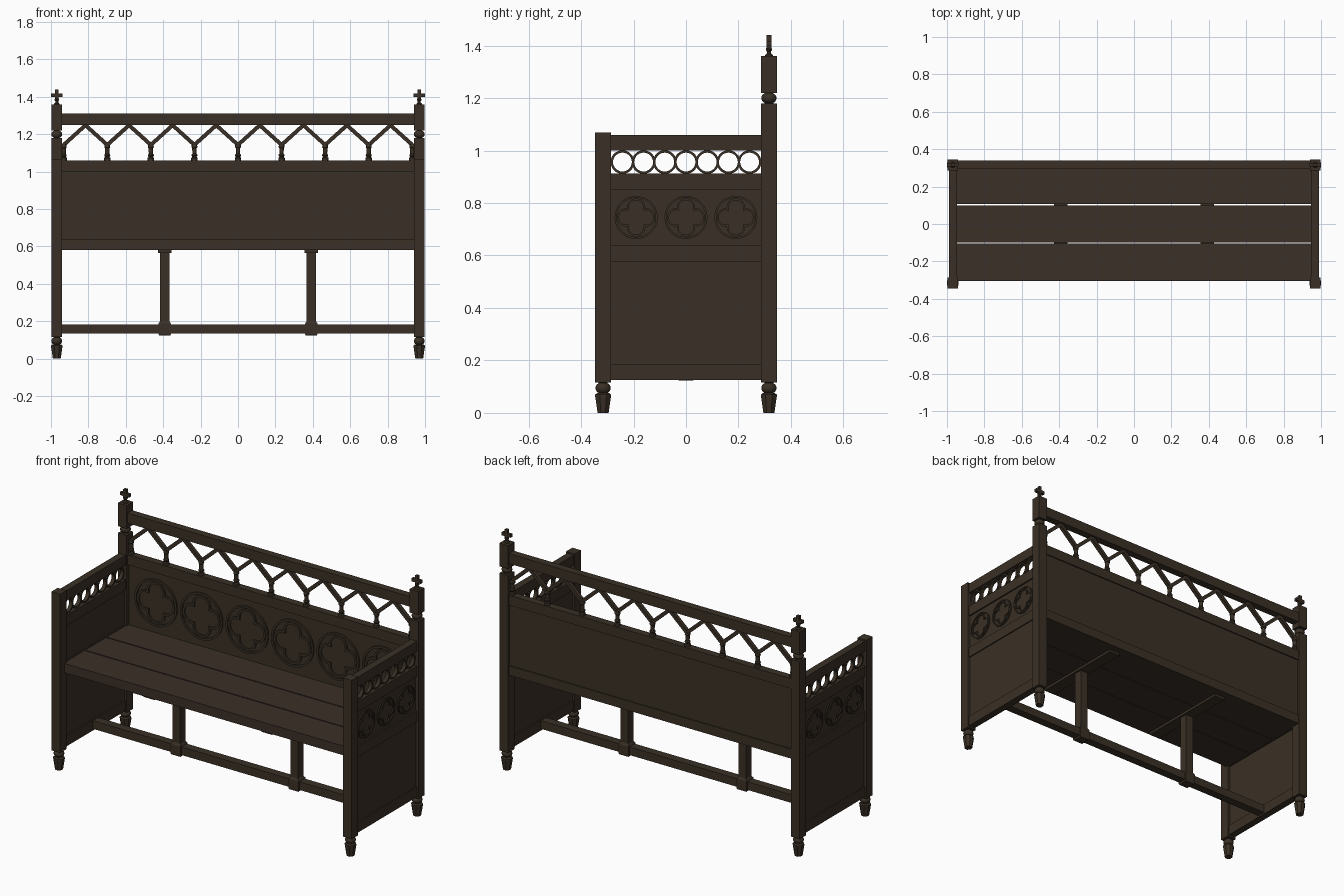
import bpy, bmesh, math
from mathutils import Vector

if "Cube" in bpy.data.objects:
    bpy.data.objects.remove(bpy.data.objects["Cube"])


def material(name, col):
    m = bpy.data.materials.new(name)
    m.diffuse_color = (*col, 1)
    m.use_nodes = True
    m.node_tree.nodes["Principled BSDF"].inputs["Base Color"].default_value = m.diffuse_color
    return m


WOOD = material("dark oak", (0.042, 0.030, 0.019))
SEAT = material("seat oak", (0.043, 0.029, 0.021))


def finish(bm, name, mat, smooth=False):
    bmesh.ops.recalc_face_normals(bm, faces=bm.faces)
    me = bpy.data.meshes.new(name)
    bm.to_mesh(me)
    bm.free()
    me.materials.append(mat)
    if smooth:
        me.shade_smooth()
        me.set_sharp_from_angle(angle=math.radians(35))
    ob = bpy.data.objects.new(name, me)
    bpy.context.collection.objects.link(ob)
    return ob


def box(name, x0, x1, y0, y1, z0, z1, mat=WOOD):
    bm = bmesh.new()
    bmesh.ops.create_cube(bm, size=1)
    for v in bm.verts:
        v.co = Vector((x0 + (v.co.x + .5) * (x1 - x0),
                       y0 + (v.co.y + .5) * (y1 - y0),
                       z0 + (v.co.z + .5) * (z1 - z0)))
    return finish(bm, name, mat)


def lathe(name, x, y, profile, segs, smooth=False):
    """Turned part; profile holds (half width, z), flats face the axes."""
    bm = bmesh.new()
    k = 1 / math.cos(math.pi / segs)
    rings = []
    for r, z in profile:
        rings.append([bm.verts.new((x + r * k * math.cos(a), y + r * k * math.sin(a), z))
                      for a in [math.tau * (i + .5) / segs for i in range(segs)]])
    for a, b in zip(rings, rings[1:]):
        for i in range(segs):
            j = (i + 1) % segs
            bm.faces.new((a[i], a[j], b[j], b[i]))
    bm.faces.new(rings[0])
    bm.faces.new(rings[-1])
    return finish(bm, name, WOOD, smooth)


def band(name, pts, width, place, closed=True, smooth=True):
    """Flat strip along a 2D path, given depth by place(u, v, side)."""
    bm = bmesh.new()
    pts = [Vector(p) for p in pts]
    n = len(pts)
    rows = []
    for i, p in enumerate(pts):
        a = pts[i - 1] if closed or i else None
        b = pts[(i + 1) % n] if closed or i < n - 1 else None
        t1 = (p - a).normalized() if a else (b - p).normalized()
        t2 = (b - p).normalized() if b else t1
        t = (t1 + t2).normalized()
        off = Vector((-t.y, t.x)) * (width / 2 / max(t.dot(t1), .5))
        rows.append([bm.verts.new(place(*q, s)) for q, s in
                     ((p - off, 0), (p + off, 0), (p + off, 1), (p - off, 1))])
    for i in range(n if closed else n - 1):
        a, b = rows[i], rows[(i + 1) % n]
        for k in range(4):
            m = (k + 1) % 4
            bm.faces.new((a[k], a[m], b[m], b[k]))
    if not closed:
        bm.faces.new(rows[0])
        bm.faces.new(rows[-1])
    return finish(bm, name, WOOD, smooth)


def circle(u, v, r, n=32):
    return [(u + r * math.cos(math.tau * i / n), v + r * math.sin(math.tau * i / n))
            for i in range(n)]


def quatrefoil(u, v, d, r, n=12):
    # four lobes meeting on the diagonals
    t = (d + math.sqrt(2 * r * r - d * d)) / 2
    lim = math.atan2(t, t - d)
    pts = []
    for q in range(4):
        c = q * math.pi / 2
        for i in range(n):
            a = c - lim + 2 * lim * i / n
            pts.append((u + d * math.cos(c) + r * math.cos(a),
                        v + d * math.sin(c) + r * math.sin(a)))
    return pts


def medallion(name, u, v, r, place):
    band(name + "_ring", circle(u, v, r * .955), r * .09, place)
    band(name + "_quatrefoil", quatrefoil(u, v, r * .455, r * .385), r * .09, place)


def bead(z0, z1, r, neck):
    # rounded turning between two collars
    zc, h = (z0 + z1) / 2, (z1 - z0) / 2
    pts = [(neck, z0)]
    for i in range(9):
        a = math.radians(-70 + 140 * i / 8)
        pts.append((r * (.3 + .7 * math.cos(a)), zc + h * .9 * math.sin(a)))
    return pts + [(neck, z1)]


for s, side in ((-1, "left"), (1, "right")):
    def sx(name, a, b, *rest):
        return box(side + "_" + name, min(s * a, s * b), max(s * a, s * b), *rest)

    # posts
    sx("front_post", .94, .998, -.346, -.286, .115, 1.068)
    sx("back_post", .94, .998, .286, .346, .115, 1.18)
    sx("post_top_block", .94, .998, .286, .346, 1.22, 1.36)
    px = s * .969
    lathe(side + "_post_bead", px, .316, bead(1.178, 1.222, .029, .02), 16, True)
    # turned feet
    for y in (-.316, .316):
        lathe(side + "_foot_bead", px, y, bead(.072, .117, .029, .02), 16, True)
        lathe(side + "_foot", px, y, [(.021, 0), (.030, .062), (.030, .07), (.022, .076)], 8)
    # cross finial
    lathe(side + "_finial_stem", px, .316,
          [(.015, 1.358), (.015, 1.364), (.008, 1.37), (.008, 1.378), (.012, 1.383),
           (.012, 1.388), (.008, 1.393)], 12)
    sx("finial_upright", .960, .978, .307, .325, 1.385, 1.44)
    sx("finial_arm", .939, .999, .307, .325, 1.399, 1.418)

    # side frame rails and panels
    for z0, z1, nm in ((1.0, 1.06, "arm_rail"), (.85, .912, "upper_rail"),
                       (.577, .64, "middle_rail"), (.125, .187, "bottom_rail")):
        sx(nm, .947, .99, -.287, .287, z0, z1)
    sx("upper_panel", .955, .981, -.287, .287, .635, .855)
    sx("lower_panel", .955, .983, -.287, .287, .18, .58)

    # open rings under the arm rail
    def ring_place(u, v, k):
        return (s * (.957 + .022 * k), u, v)
    for i in range(-3, 4):
        band(side + "_arm_ring", circle(i * .0808, .956, .0405, 28), .009, ring_place)

    # carved medallions on the outer face
    def side_place(u, v, k):
        return (s * (.979 + .009 * k), u, v)
    for y in (-.19, 0, .19):
        medallion(side + "_side", y, .745, .082, side_place)

    # inner support leg, its cap batten and stretcher block
    x = s * .392
    box(side + "_seat_batten", x - .036, x + .036, -.285, .295, .565, .581)
    lathe(side + "_support_leg", x, 0,
          [(.029, .124), (.033, .13), (.033, .188), (.025, .20), (.025, .567)], 4)

# stretcher along the bottom
box("stretcher", -.957, .957, -.025, .025, .135, .184)

# seat boards
for y0, y1 in ((-.304, -.105), (-.098, .1), (.107, .297)):
    box("seat_board", -.948, .948, y0, y1, .58, .636, SEAT)

# backrest frame and panel
box("back_lower_rail", -.942, .942, .295, .34, .58, .636)
box("back_middle_rail", -.942, .942, .295, .34, 1.0, 1.06)
box("back_top_rail", -.942, .942, .295, .34, 1.25, 1.31)
box("back_panel", -.942, .942, .306, .333, .63, 1.005)
for i in range(6):
    medallion("back", (i - 2.5) * .3025, .818, .141,
              lambda u, v, k: (u, .308 - .010 * k, v))

# pointed arcade with small turned columns
zig = [((i - 8) * .1165, 1.248 if i % 2 else 1.143) for i in range(17)]
band("arcade_arches", zig, .021, lambda u, v, k: (u, .306 + .022 * k, v), False, False)
for i in range(9):
    lathe("arcade_column", (i - 4) * .233, .317,
          [(.017, 1.058), (.017, 1.074), (.011, 1.078), (.016, 1.085), (.016, 1.09),
           (.011, 1.096), (.012, 1.125), (.016, 1.13), (.014, 1.148)], 12, True)
